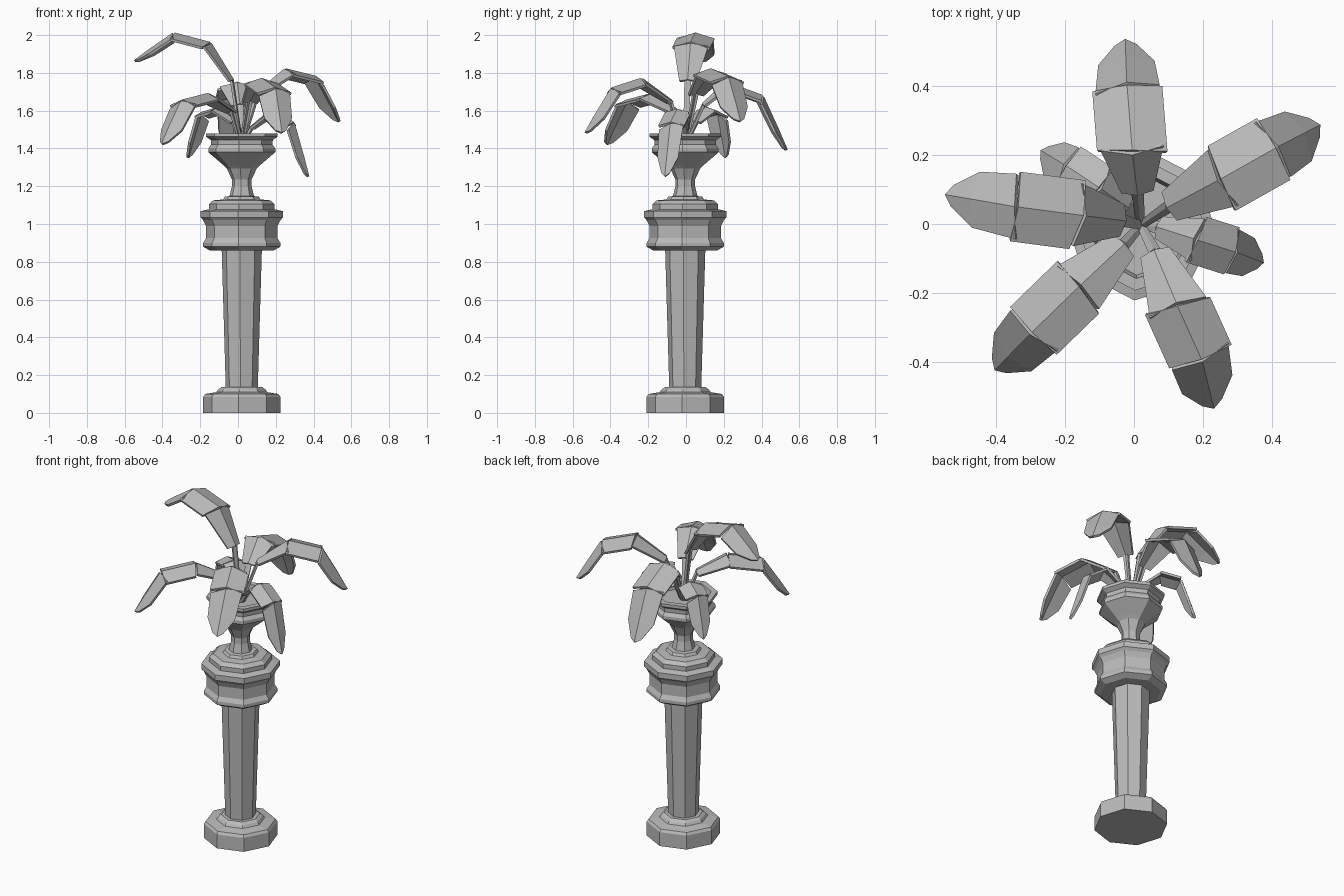
import bpy, bmesh, math
from mathutils import Vector

old = bpy.data.objects.get("Cube")
if old:
    bpy.data.objects.remove(old, do_unlink=True)

grey = bpy.data.materials.new("stone_grey")
grey.use_nodes = True
grey.diffuse_color = (0.5, 0.5, 0.5, 1)
grey.node_tree.nodes["Principled BSDF"].inputs["Base Color"].default_value = (0.5, 0.5, 0.5, 1)

AXIS = Vector((0.02, -0.004, 0))
TURN = math.radians(-5)


def finish(name, bm, location=(0, 0, 0)):
    mesh = bpy.data.meshes.new(name)
    bm.to_mesh(mesh)
    bm.free()
    mesh.materials.append(grey)
    obj = bpy.data.objects.new(name, mesh)
    obj.location = location
    bpy.context.collection.objects.link(obj)
    return obj


def turned(name, profile, sides=8):
    """Eight-sided lathe of (radius, height) points, capped at both ends."""
    bm = bmesh.new()
    rings = []
    for r, z in profile:
        angles = [TURN + math.tau * i / sides for i in range(sides)]
        rings.append([bm.verts.new((r * math.cos(a), r * math.sin(a), z)) for a in angles])
    for low, high in zip(rings, rings[1:]):
        for i in range(sides):
            j = (i + 1) % sides
            bm.faces.new((low[i], low[j], high[j], high[i]))
    bm.faces.new(rings[0][::-1])
    bm.faces.new(rings[-1])
    bmesh.ops.recalc_face_normals(bm, faces=bm.faces)
    return finish(name, bm, AXIS)


def strip(bm, rows):
    """Skin rows of three points: left edge, ridge, right edge."""
    made = [[bm.verts.new(p) for p in row] for row in rows]
    for a, b in zip(made, made[1:]):
        for i in range(2):
            bm.faces.new((a[i], a[i + 1], b[i + 1], b[i]))


def leaf(name, points, width):
    """Stem plus three folded blades along start, two joints and tip."""
    root = AXIS + Vector((0, 0, 1.42))
    start, bend, droop, tip = [Vector(p) for p in points]
    out = Vector((tip.x - start.x, tip.y - start.y, 0)).normalized()
    side = Vector((-out.y, out.x, 0))

    def row(p, along, half, left=0.0, right=0.0):
        along = along.normalized()
        fold = side.cross(along) * half * 0.25
        return (p + side * half + fold + along * left, p - fold * 0.3,
                p - side * half + fold + along * right)

    bm = bmesh.new()
    a, b, c = bend - start, droop - bend, tip - droop
    # Stem
    strip(bm, [row(root, start - root, 0.01), row(start, start - root, 0.016)])
    # Inner, middle and outer blades, with a torn notch at each joint
    strip(bm, [row(start, a, width * 0.45), row(bend, a, width * 0.9)])
    strip(bm, [row(bend, b, width, left=0.02), row(droop, b, width)])
    strip(bm, [row(droop, c, width * 0.92, right=0.03),
               row(droop + c * 0.62, c, width * 0.8),
               row(tip, c, width * 0.3, left=-0.02, right=-0.02)])
    obj = finish(name, bm)
    thick = obj.modifiers.new("thickness", "SOLIDIFY")
    thick.thickness = 0.014
    thick.offset = 0


# Column
turned("base", [(0.205, 0), (0.205, 0.085), (0.195, 0.1), (0.135, 0.11),
                (0.125, 0.125), (0.107, 0.137), (0.08, 0.137)])
turned("shaft", [(0.085, 0.13), (0.107, 0.87)])
turned("capital", [(0.17, 0.86), (0.205, 0.88), (0.205, 0.9), (0.19, 0.925),
                   (0.19, 0.99), (0.205, 1.02), (0.219, 1.035), (0.219, 1.068),
                   (0.175, 1.078), (0.175, 1.105), (0.152, 1.125), (0.1, 1.13),
                   (0.09, 1.145), (0.06, 1.148)])

# Urn with a sunken soil surface
turned("urn", [(0.067, 1.14), (0.052, 1.2), (0.052, 1.235), (0.08, 1.295),
               (0.098, 1.312), (0.178, 1.38), (0.178, 1.4), (0.163, 1.42),
               (0.165, 1.445), (0.19, 1.462), (0.19, 1.48), (0.155, 1.48),
               (0.145, 1.44)])

# Plant
leaf("back_leaf", [(0.01, 0.09, 1.63), (-0.005, 0.21, 1.74), (-0.02, 0.4, 1.67), (-0.025, 0.53, 1.39)], 0.1)
leaf("back_left_leaf", [(0.1, 0.05, 1.69), (0.25, 0.13, 1.81), (0.41, 0.22, 1.77), (0.535, 0.285, 1.54)], 0.1)
leaf("right_leaf", [(-0.03, 0.01, 1.76), (-0.15, 0.025, 1.95), (-0.34, 0.05, 2.0), (-0.545, 0.085, 1.86)], 0.1)
leaf("front_right_leaf", [(-0.03, -0.06, 1.6), (-0.158, -0.18, 1.68), (-0.295, -0.313, 1.645), (-0.4, -0.42, 1.42)], 0.095)
leaf("front_leaf", [(0.06, -0.08, 1.65), (0.125, -0.235, 1.76), (0.195, -0.39, 1.71), (0.23, -0.53, 1.48)], 0.095)
leaf("left_small_leaf", [(0.07, -0.01, 1.51), (0.18, -0.045, 1.6), (0.29, -0.08, 1.53), (0.37, -0.11, 1.25)], 0.07)
leaf("back_right_small_leaf", [(-0.02, 0.05, 1.54), (-0.1, 0.105, 1.61), (-0.195, 0.168, 1.58), (-0.265, 0.21, 1.35)], 0.068)
